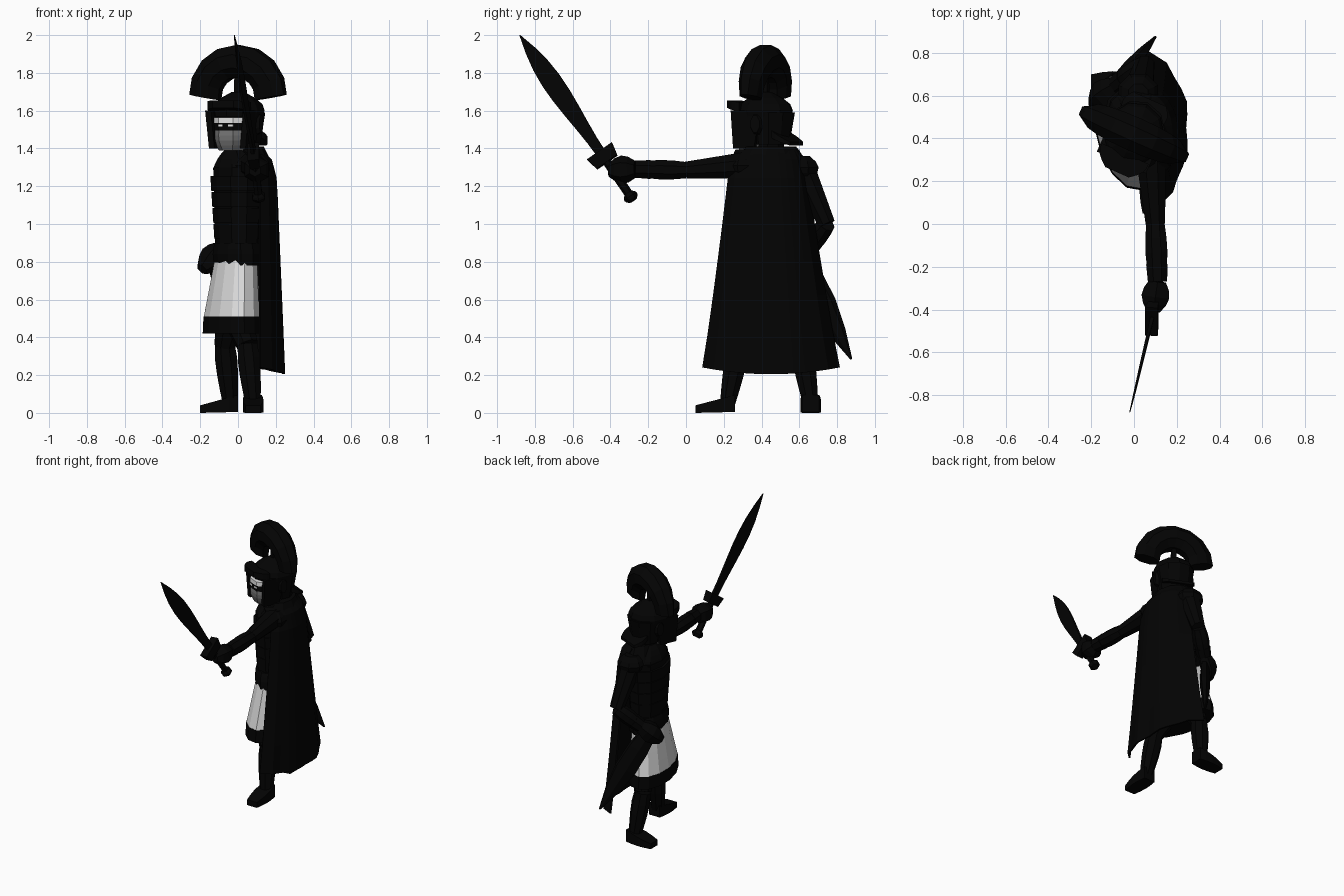
import bpy, bmesh
from math import sin, cos, pi, tau, radians
from mathutils import Vector, Matrix

cube = bpy.data.objects.get("Cube")
if cube:
    bpy.data.objects.remove(cube)


def make_material(name, value):
    colour = (value, value, value, 1)
    material = bpy.data.materials.new(name)
    material.use_nodes = True
    material.diffuse_color = colour
    material.node_tree.nodes["Principled BSDF"].inputs["Base Color"].default_value = colour
    return material


BLACK = make_material("near black", 0.001)
CLOTH = make_material("pale cloth", 0.7)
SKIN = make_material("grey face", 0.17)
WHITE = make_material("white", 0.8)

X, Y, UP = Vector((1, 0, 0)), Vector((0, 1, 0)), Vector((0, 0, 1))
# The body and the head are each turned a little
BODY = Matrix.Translation(Y * 0.44) @ Matrix.Rotation(radians(14), 4, "Z")
HEAD = Matrix.Translation(Y * 0.42) @ Matrix.Rotation(radians(-24), 4, "Z")


def finish(name, mesh_builder, material, frame=None):
    bmesh.ops.recalc_face_normals(mesh_builder, faces=mesh_builder.faces)
    mesh = bpy.data.meshes.new(name)
    mesh_builder.to_mesh(mesh)
    mesh_builder.free()
    mesh.materials.append(material)
    obj = bpy.data.objects.new(name, mesh)
    obj.matrix_world = frame or Matrix()
    bpy.context.collection.objects.link(obj)
    return obj


def skin(name, centres, sizes, material=BLACK, sides=8, side=X, axis=None, frame=None):
    """Closed skin over rings; each size is a half width along side and a half depth."""
    builder = bmesh.new()
    rings = []
    last = len(centres) - 1
    grow = 1 / cos(pi / sides)
    for i, (centre, size) in enumerate(zip(centres, sizes)):
        forward = axis or centres[min(i + 1, last)] - centres[max(i - 1, 0)]
        forward = forward.normalized()
        across = (side - forward * side.dot(forward)).normalized()
        depth = forward.cross(across)
        angles = [tau * (k + 0.5) / sides for k in range(sides)]
        rings.append([builder.verts.new(centre + grow * (across * size[0] * cos(a) + depth * size[1] * sin(a)))
                      for a in angles])
    for lower, upper in zip(rings, rings[1:]):
        for k in range(sides):
            n = (k + 1) % sides
            builder.faces.new((lower[k], lower[n], upper[n], upper[k]))
    builder.faces.new(rings[0])
    builder.faces.new(rings[-1])
    return finish(name, builder, material, frame)


def pair(size):
    return Vector(size) if isinstance(size, tuple) else Vector((size, size))


def taper(name, start, end, size, end_size, swell=0.0, skew=1, steps=4, **options):
    """Straight part from start to end, swelling between its ends."""
    start, end = Vector(start), Vector(end)
    fractions = [i / steps for i in range(steps + 1)]
    centres = [start.lerp(end, f) for f in fractions]
    sizes = [pair(size).lerp(pair(end_size), f) + pair(swell) * sin(pi * f ** skew) for f in fractions]
    return skin(name, centres, sizes, **options)


def stack(name, low, high, size, end_size, swell=0.0, offset=(0, 0, 0), frame=BODY, **options):
    """Upright part with level rings, from one height to another."""
    base = Vector(offset)
    return taper(name, base + UP * low, base + UP * high, size, end_size, swell,
                 axis=UP, frame=frame, **options)


# Legs and feet
legs = {"front": ((0, 0.34, 0.5), (0.05, 0.28, 0.36), (0.08, 0.22, 0.05), (0.08, 0.05, 0.02)),
        "rear": ((-0.04, 0.55, 0.5), (-0.07, 0.61, 0.36), (-0.04, 0.66, 0.05), (-0.2, 0.66, 0.02))}
for name, (hip, knee, ankle, toe) in legs.items():
    taper(name + "_thigh", hip, knee, 0.075, 0.055)
    taper(name + "_shin", knee, ankle, 0.052, 0.04, 0.01, skew=0.7)
    ahead = Vector(toe) - Vector(ankle)
    ahead.z = 0
    ahead.normalize()
    taper(name + "_foot", Vector(ankle) - ahead * 0.04, toe, 0.045, (0.04, 0.02), (0.012, 0),
          sides=4, side=ahead.cross(UP), axis=ahead)

# Arms: one stretched out, one bent to the scabbard
arms = {"sword": ((0.08, 0.31, 1.31), (0.1, 0, 1.285), (0.11, -0.27, 1.29), (0.09, -0.41, 1.285)),
        "resting": ((0.02, 0.61, 1.3), (0.05, 0.745, 1), (-0.08, 0.65, 0.87), (-0.19, 0.56, 0.76))}
for name, (shoulder, elbow, wrist, fingers) in arms.items():
    taper(name + "_upper_arm", shoulder, elbow, 0.07, 0.045)
    taper(name + "_forearm", elbow, wrist, 0.043, 0.036, 0.012)
    taper(name + "_hand", wrist, fingers, 0.04, 0.03, 0.03, sides=6)
    cuff = Vector(wrist).lerp(Vector(elbow), 0.3)
    taper(name + "_cuff", cuff, wrist, 0.05, 0.045, steps=1)
    guard = Vector(shoulder)
    taper(name + "_shoulder_guard", guard + UP * 0.06, guard - UP * 0.06, 0.045, 0.06, 0.04)

# Sword: a leaf-shaped blade on a cross guard
pommel = Vector((0.11, -0.29, 1.14))
hilt = Vector((0.085, -0.44, 1.36))
tip = Vector((-0.02, -0.88, 2))
along = (tip - hilt).normalized()
flat = along.cross(X)
taper("sword_blade", hilt, tip, (0.025, 0.009), 0.002, (0.044, 0), skew=1.5, steps=8, sides=4,
      side=flat + X * 0.16)
taper("sword_guard", hilt - along * 0.04, hilt + along * 0.03, (0.065, 0.025), (0.08, 0.03),
      sides=4, side=flat, steps=1)
taper("sword_grip", pommel, hilt, 0.02, 0.02, sides=6, steps=1)
taper("sword_pommel", pommel - along * 0.02, pommel + along * 0.03, 0.02, 0.02, 0.015, sides=6)

# Scabbard hanging behind the hip
taper("scabbard", (-0.13, 0.6, 0.84), (0.1, 0.875, 0.285), (0.05, 0.025), 0.005, (0.045, 0.015),
      sides=6, side=-X - Y)

# Skirt with a dark hem, belt, and torso with overlapping armour bands
stack("skirt_hem", 0.42, 0.51, (0.142, 0.275), (0.138, 0.268), offset=X * -0.035, sides=14)
taper("skirt", (-0.035, 0, 0.51), (-0.01, 0, 0.82), (0.136, 0.266), (0.105, 0.185),
      axis=UP, material=CLOTH, sides=14, frame=BODY)
stack("belt", 0.78, 0.9, (0.115, 0.195), (0.115, 0.18), 0.01, sides=12)
stack("torso", 0.86, 1.3, (0.11, 0.165), (0.12, 0.19), sides=10)
stack("shoulders", 1.29, 1.4, (0.12, 0.19), (0.06, 0.08), 0.01, sides=10)
for i in range(4):
    low = 0.92 + 0.085 * i
    width = 0.115 + 0.005 * i
    stack(f"armour_band_{i + 1}", low, low + 0.08, (width, width * 1.5), (width + 0.005, width * 1.53),
          steps=1, sides=10)
stack("neck", 1.34, 1.48, 0.075, 0.065, offset=X * 0.015)

# Cape: curved across, spreading and folding towards the bottom
builder = bmesh.new()
rows, columns = 8, 12
grid = []
for i in range(rows + 1):
    drop = (i / rows) ** 1.5
    gather = (1 - drop) ** 25
    half = 0.19 + 0.17 * drop ** 1.1 - 0.025 * gather
    back = 0.195 + 0.06 * drop - 0.07 * gather
    row = []
    for k in range(columns + 1):
        f = k / columns
        # The far edge wraps further round than the near one
        edge = 0.115 - 0.09 * gather - 0.06 * f * (1 - gather)
        curve = max(sin(pi * f), 0) ** 0.5 + 0.05 * drop * (cos(6 * pi * f) - 1)
        lift = 0.035 * drop ** 8 * (2 * f - 1) ** 2
        row.append(builder.verts.new((edge + (back - edge) * curve, 0.43 + 0.02 * drop + half * (2 * f - 1),
                                      1.39 - 1.185 * drop + lift)))
    grid.append(row)
for upper, lower in zip(grid, grid[1:]):
    for k in range(columns):
        builder.faces.new((upper[k], upper[k + 1], lower[k + 1], lower[k]))
cape = finish("cape", builder, BLACK)
thickness = cape.modifiers.new("thickness", "SOLIDIFY")
thickness.thickness = 0.012
thickness.offset = 0
stack("cape_collar", 1.31, 1.41, (0.13, 0.2), (0.085, 0.13), offset=X * 0.045, sides=10)

# Face: grey lower part, dark eye band, pale brow
front = Y * -0.06
stack("face", 1.39, 1.495, (0.07, 0.075), (0.1, 0.095), 0.012, offset=front, frame=HEAD, material=SKIN)
stack("eye_band", 1.495, 1.535, 0.1, 0.1, offset=front, frame=HEAD, steps=1)
stack("brow", 1.535, 1.565, 0.1, 0.1, offset=front, frame=HEAD, steps=1, material=WHITE)
for label, out in (("left", 1), ("right", -1)):
    stack(label + "_eye", 1.515, 1.527, (0.014, 0.003), (0.014, 0.003), offset=(out * 0.03, -0.16, 0),
          frame=HEAD, steps=1, sides=4, material=WHITE)
    # Cheek guard and ear arch
    taper(label + "_cheek_guard", (out * 0.09, -0.08, 1.4), (out * 0.11, -0.06, 1.6),
          (0.016, 0.06), (0.016, 0.085), sides=4, axis=UP, frame=HEAD)
    taper(label + "_ear_arch", X * out * 0.1 + UP * 1.53, X * out * 0.135 + UP * 1.53,
          (0.04, 0.06), (0.025, 0.045), side=Y, steps=1, frame=HEAD)

# Helmet
stack("helmet_back", 1.42, 1.59, (0.1, 0.09), (0.125, 0.12), offset=Y * 0.035, frame=HEAD, sides=10)
stack("helmet_dome", 1.57, 1.7, (0.125, 0.14), 0.03, 0.045, frame=HEAD, sides=10)
taper("helmet_visor", (0, -0.1, 1.62), (0, -0.195, 1.635), (0.12, 0.025), (0.06, 0.02), (0.02, 0),
      sides=4, axis=-Y, frame=HEAD)
taper("neck_guard", (0, 0.08, 1.475), (0, 0.18, 1.425), (0.1, 0.02), (0.085, 0.01), (0.02, 0),
      sides=4, axis=Y, frame=HEAD)

# Transverse crest on a post
stack("crest_post", 1.66, 1.8, 0.018, 0.014, frame=HEAD, steps=1, sides=4)
sweep = [radians(-2 + 23 * i) for i in range(9)]
skin("crest", [X * 0.19 * cos(a) + UP * (1.677 + 0.185 * sin(a)) for a in sweep],
     [(0.05 + 0.03 * sin(a), 0.085) for a in sweep], side=Y, frame=HEAD)
